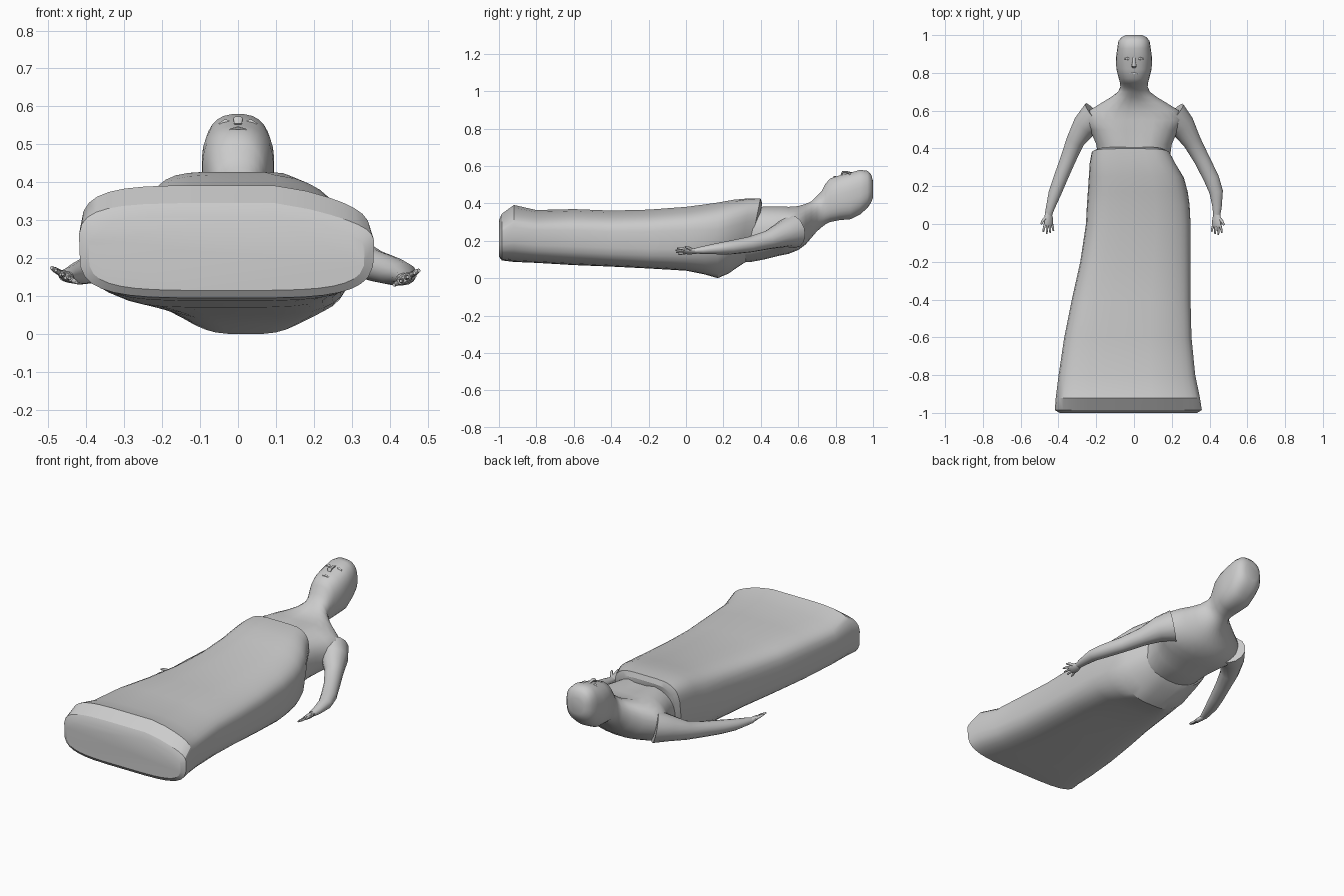
import bpy, bmesh, math
from mathutils import Vector

# ---------- helpers ----------
def skin(name, rings, angle=35, subdiv=0):
    """Bridge equal-length point rings into a capped, shaded tube."""
    bm = bmesh.new()
    loops = [[bm.verts.new(p) for p in r] for r in rings]
    n = len(loops[0])
    for a, b in zip(loops, loops[1:]):
        for i in range(n):
            j = (i + 1) % n
            bm.faces.new((a[i], a[j], b[j], b[i]))
    bm.faces.new(loops[0])
    bm.faces.new(loops[-1])
    bmesh.ops.recalc_face_normals(bm, faces=bm.faces)
    me = bpy.data.meshes.new(name)
    bm.to_mesh(me)
    bm.free()
    ob = bpy.data.objects.new(name, me)
    bpy.context.collection.objects.link(ob)
    if subdiv:
        ob.modifiers.new("smooth", 'SUBSURF').levels = subdiv
        ob.modifiers["smooth"].render_levels = subdiv
    bpy.ops.object.select_all(action='DESELECT')
    ob.select_set(True)
    bpy.context.view_layer.objects.active = ob
    bpy.ops.object.shade_smooth_by_angle(angle=math.radians(angle))
    return ob

def superellipse(n, e):
    pts = []
    for i in range(n):
        t = 2 * math.pi * (i + 0.5) / n
        c, s = math.cos(t), math.sin(t)
        pts.append((math.copysign(abs(c) ** (2 / e), c), math.copysign(abs(s) ** (2 / e), s)))
    return pts

def tube(name, path, n=10, up=(0, 0, 1)):
    """Path rows: x, y, z, half width, half thickness."""
    P = [Vector(p[:3]) for p in path]
    rings = []
    for i, p in enumerate(path):
        d = (P[min(i + 1, len(P) - 1)] - P[max(i - 1, 0)]).normalized()
        side = d.cross(Vector(up)).normalized()
        top = side.cross(d)
        rings.append([P[i] + side * u * p[3] + top * v * p[4] for u, v in superellipse(n, 2)])
    return skin(name, rings, 50)

# ---------- blanket over the legs ----------
# y, left x, right x, bottom z, top z, bottom taper
blanket = [
    (-1.00, -.395, .335, .115, .31, .06), (-.985, -.42, .36, .095, .345, .07),
    (-.92, -.415, .35, .087, .392, .08), (-.80, -.40, .325, .082, .365, .08),
    (-.60, -.37, .305, .07, .37, .08), (-.40, -.33, .30, .062, .362, .08),
    (-.20, -.285, .30, .052, .367, .08), (.00, -.255, .30, .04, .382, .12),
    (.10, -.25, .295, .02, .395, .3), (.17, -.245, .285, .0, .405, .48),
    (.25, -.24, .265, .025, .42, .48), (.33, -.235, .22, .06, .428, .4),
    (.385, -.225, .19, .095, .428, .3), (.40, -.20, .16, .13, .40, .3)]
rings = []
for y, x0, x1, z0, z1, k in blanket:
    cx, w, cz, h = (x0 + x1) / 2, (x1 - x0) / 2, (z0 + z1) / 2, (z1 - z0) / 2
    ring = []
    for u, v in superellipse(32, 4.2):
        x = cx + u * w * (1 - k * max(0, -v) ** 2)
        z = cz + v * h
        if v > 0:                       # sag along one upper side
            z -= 0.2 * max(0, x - .12) * v
        shear = 0.2 * (z - .36) * max(0, min(1, (y - .2) / .15))
        ring.append((x, y + shear, z))
    rings.append(ring)
skin("blanket", rings, 28)

# ---------- torso, neck and head in one skin ----------
# y, half width, bottom z, top z, squareness, chest crease depth
body = [
    (.15, .19, .09, .37, 2.5, 0), (.34, .19, .085, .385, 2.5, .02), (.42, .20, .10, .39, 2.5, .04),
    (.50, .235, .12, .39, 2.5, .035), (.55, .265, .13, .388, 2.4, .025),
    (.60, .24, .15, .392, 2.2, .02), (.64, .175, .18, .405, 2.1, .015),
    (.67, .125, .215, .42, 2, .01), (.70, .085, .25, .44, 2, 0),
    (.725, .073, .272, .465, 2.1, 0), (.745, .074, .287, .505, 2.2, 0),
    (.77, .081, .30, .533, 2.4, 0), (.82, .094, .31, .55, 2.5, 0),
    (.88, .096, .315, .565, 2.6, 0), (.93, .089, .34, .58, 2.6, 0),
    (.97, .083, .375, .575, 2.6, 0), (.99, .065, .405, .555, 2.5, 0),
    (1.0, .045, .43, .52, 2.4, 0)]
rings = []
for y, w, z0, z1, e, dip in body:
    ring = []
    for u, v in superellipse(28, e):
        x, z = u * w, (z0 + z1) / 2 + v * (z1 - z0) / 2
        if v > 0:
            z -= dip * math.exp(-(x / .04) ** 2)
        ring.append((x, y, z))
    rings.append(ring)
skin("torso_and_head", rings, 50)

# ---------- face ----------
tube("nose", [(0, .89, .562, .006, .004), (0, .86, .567, .009, .007),
              (0, .838, .567, .014, .008), (0, .83, .553, .01, .005)], 8)
tube("mouth", [(-.022, .795, .538, .003, .003), (0, .795, .543, .007, .005),
               (.022, .795, .538, .003, .003)], 8)
for s, side in ((1, "right"), (-1, "left")):
    tube(side + "_eye", [(s * .018, .875, .558, .003, .003), (s * .033, .876, .56, .008, .007),
                         (s * .05, .875, .553, .003, .003)], 8)

# ---------- arms and hands ----------
arms = {
    "right": (1, [(.20, .57, .25, .09, .09), (.255, .52, .235, .07, .07), (.305, .44, .205, .05, .05),
                  (.36, .34, .18, .043, .042), (.41, .24, .165, .042, .037), (.435, .17, .158, .037, .03),
                  (.44, .09, .15, .025, .021), (.438, .05, .147, .02, .014)], Vector((.438, .045, .145))),
    "left": (-1, [(-.20, .57, .25, .09, .09), (-.26, .52, .235, .068, .07), (-.31, .44, .205, .05, .05),
                  (-.35, .34, .185, .042, .042), (-.39, .24, .17, .038, .037), (-.42, .16, .16, .034, .03),
                  (-.445, .08, .155, .023, .02), (-.453, .05, .152, .02, .014)], Vector((-.453, .05, .152)))}
for side, (s, path, wrist) in arms.items():
    tube(side + "_arm", path, 14)
    tilt = Vector((-.5 * s, 0, .86))            # palm faces up and inward
    across = Vector((.86 * s, 0, .5))
    fwd = Vector((0, -1, 0))
    def at(a, f, w, t):
        return (*(wrist + across * a + fwd * f), w, t)
    tube(side + "_palm", [at(0, -.01, .018, .013), at(0, .02, .026, .014),
                          at(0, .05, .028, .011), at(0, .06, .024, .008)], 10, tilt)
    for i, length in enumerate((.036, .048, .052, .042)):
        a = -.021 + .014 * i
        tube(f"{side}_finger_{i + 1}",
             [at(a, .05, .007, .007), at(a * 1.35, .05 + length * .6, .006, .006),
              at(a * 1.5, .05 + length, .004, .004)], 8, tilt)
    tube(side + "_thumb", [at(.012, .012, .009, .009), at(.032, .03, .008, .008),
                           at(.045, .05, .005, .005)], 8, tilt)
